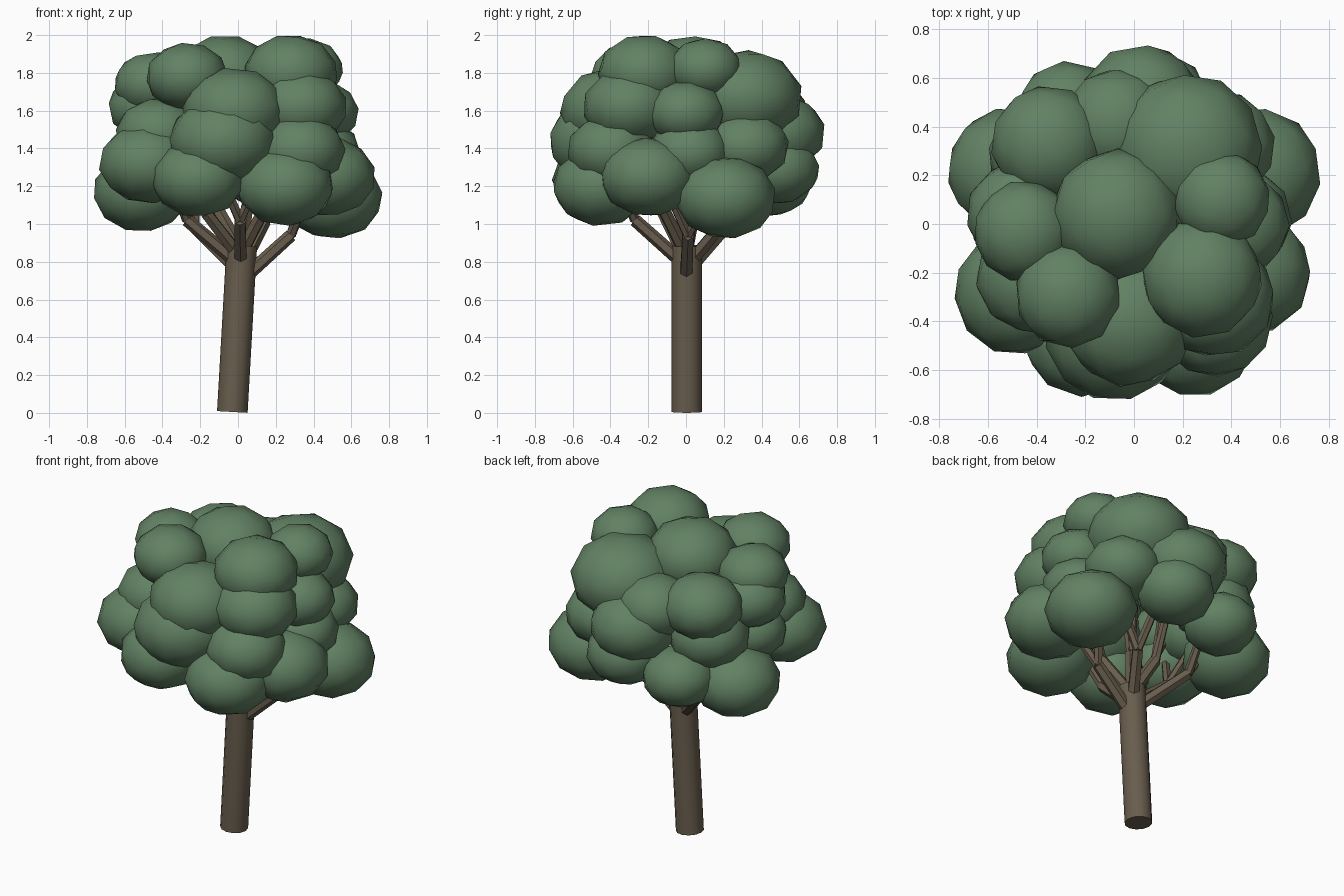
import bpy
import bmesh
import random
from math import pi, radians
from mathutils import Matrix, Vector

random.seed(4)

default_cube = bpy.data.objects.get("Cube")
if default_cube:
    bpy.data.objects.remove(default_cube, do_unlink=True)


def make_material(name, colour):
    material = bpy.data.materials.new(name)
    material.use_nodes = True
    material.diffuse_color = colour
    shader = next(n for n in material.node_tree.nodes if n.type == "BSDF_PRINCIPLED")
    shader.inputs["Base Color"].default_value = colour
    shader.inputs["Roughness"].default_value = 0.9
    return material


bark = make_material("brown bark", (0.14, 0.11, 0.075, 1))
leaf = make_material("green leaves", (0.12, 0.22, 0.125, 1))


def finish(name, bm, material):
    mesh = bpy.data.meshes.new(name)
    for face in bm.faces:
        face.smooth = True
    for edge in bm.edges:
        edge.smooth = edge.calc_face_angle(0) < radians(50)
    bm.to_mesh(mesh)
    bm.free()
    mesh.materials.append(material)
    part = bpy.data.objects.new(name, mesh)
    bpy.context.collection.objects.link(part)


def add_limb(bm, start, end, radius, tip_radius, sides):
    """Straight tapered cylinder between two points."""
    start, end = Vector(start), Vector(end)
    axis = end - start
    turn = axis.to_track_quat("Z", "Y").to_matrix().to_4x4()
    bmesh.ops.create_cone(bm, cap_ends=True, segments=sides,
                          radius1=radius, radius2=tip_radius, depth=axis.length,
                          matrix=Matrix.Translation((start + end) / 2) @ turn)


# Leaning trunk
bm = bmesh.new()
add_limb(bm, (-0.03, 0.004, 0.005), (0.02, 0.004, 0.885), 0.081, 0.081, 12)
finish("trunk", bm, bark)

# Branches: each rises to an elbow, then forks into the crown
elbows = [
    (0.28, 0.01, 0.94), (-0.27, -0.02, 1.02), (0.01, -0.27, 1.02),
    (-0.23, 0.21, 0.98), (0.14, 0.2, 1.01), (0.05, 0.03, 1.1),
    (-0.17, -0.12, 1.06), (0.14, -0.12, 1.08), (-0.12, 0.05, 1.1),
]
for number, point in enumerate(elbows, 1):
    elbow = Vector(point)
    bm = bmesh.new()
    add_limb(bm, (0.015, 0, elbow.z - 0.24), elbow, 0.037, 0.034, 6)
    outward = Vector((elbow.x, elbow.y, 0))
    sideways = Vector((-elbow.y, elbow.x, 0)) * 0.5
    for side in (-1, 1):
        tip = elbow + outward * 0.4 + sideways * side + Vector((0, 0, 0.3))
        add_limb(bm, elbow, tip, 0.027, 0.023, 6)
    finish(f"branch_{number}", bm, bark)

# Leaf clumps by tier: x, y, z, radius in hundredths
tiers = {
    "lower": [
        (-51, 22, 117, 26), (-48, -28, 132, 26), (-21, -46, 124, 25),
        (25, -45, 120, 26), (50, 21, 114, 27), (47, -20, 125, 26),
        (9, 48, 129, 23), (-27, 45, 122, 22),
    ],
    "middle": [
        (-8, -44, 144, 29), (33, -39, 139, 24), (43, 2, 138, 22),
        (35, 32, 141, 23), (3, 48, 148, 26), (-36, 28, 144, 24),
        (-46, 0, 140, 21), (-42, -22, 148, 23),
    ],
    "upper": [
        (-2, -39, 160, 28), (33, -30, 162, 25), (43, 0, 159, 21),
        (22, 31, 167, 31), (-7, 41, 160, 23), (-35, 33, 164, 24),
        (-47, 4, 162, 22),
    ],
    "top": [
        (-27, -29, 178, 22), (28, -22, 180, 25), (36, 10, 182, 20),
        (-7, 4, 178, 27), (-45, -3, 174, 21),
    ],
}
for tier, clumps in tiers.items():
    for number, clump in enumerate(clumps, 1):
        x, y, z, radius = (value / 100 for value in clump)
        bm = bmesh.new()
        bmesh.ops.create_icosphere(bm, subdivisions=2, radius=radius)
        spin = Matrix.Rotation(random.uniform(0, 2 * pi), 4, "Z")
        tilt = Matrix.Rotation(random.uniform(0, pi), 4, "X")
        flatten = Matrix.Diagonal((1, 1, 0.82, 1))
        bm.transform(Matrix.Translation((x, y, z)) @ flatten @ spin @ tilt)
        finish(f"{tier}_leaf_clump_{number}", bm, leaf)
